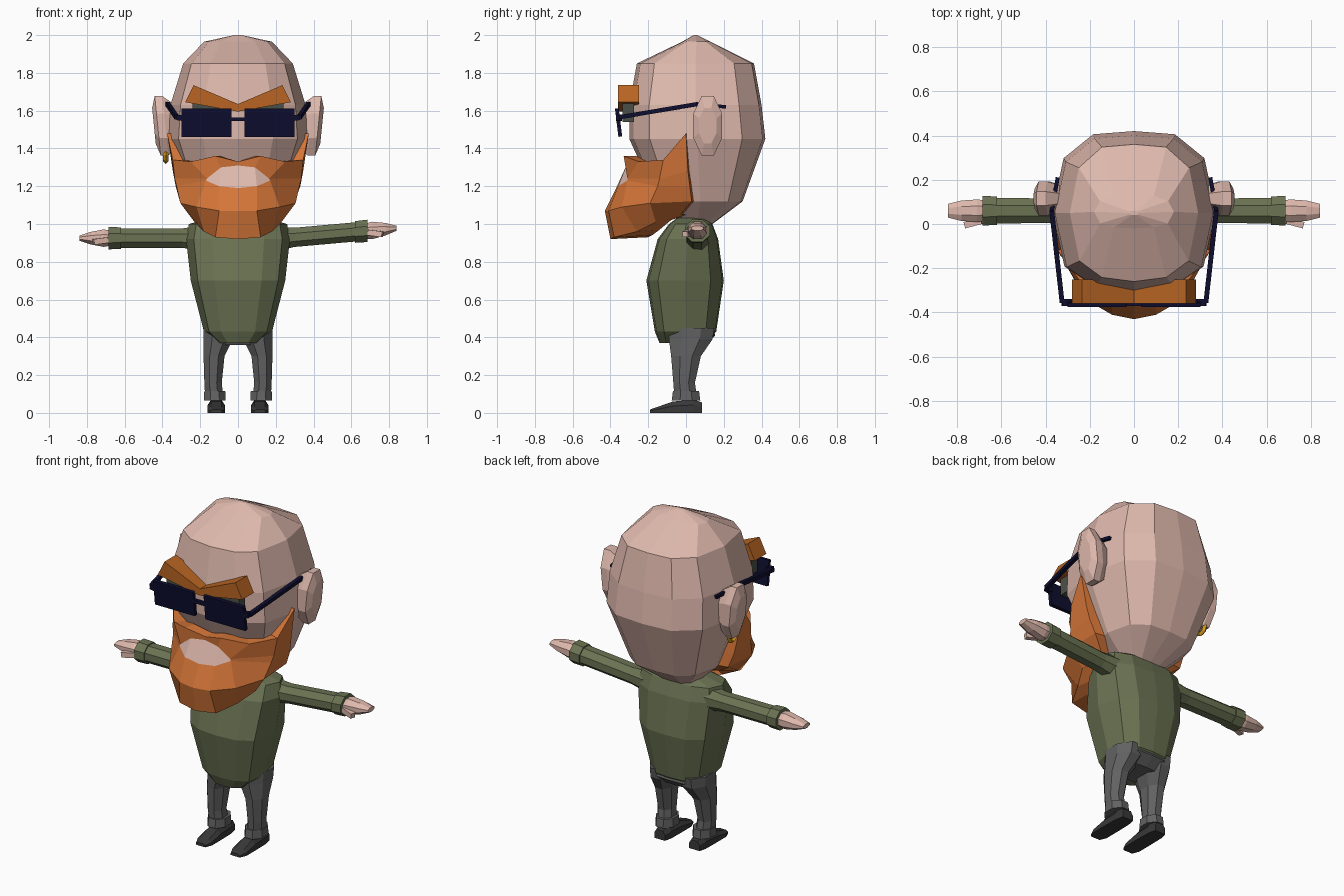
import bpy, bmesh
from math import cos, sin, pi
from mathutils import Vector, Matrix

default = bpy.data.objects.get("Cube")
if default:
    bpy.data.objects.remove(default, do_unlink=True)


def material(name, r, g, b):
    """Flat material from display (sRGB 0-255) values."""
    color = [((c / 255 + 0.055) / 1.055) ** 2.4 for c in (r, g, b)] + [1]
    mat = bpy.data.materials.new(name)
    mat.use_nodes = True
    mat.diffuse_color = color
    mat.node_tree.nodes["Principled BSDF"].inputs["Base Color"].default_value = color
    return mat


SKIN = material("skin", 222, 184, 172)
BEARD = material("ginger_beard", 214, 118, 56)
BROW = material("dark_ginger", 184, 100, 34)
SHIRT = material("olive_cloth", 106, 114, 82)
PANTS = material("grey_cloth", 98, 98, 98)
SHOE = material("dark_leather", 56, 56, 56)
NAVY = material("navy_plastic", 14, 14, 48)
GOLD = material("gold", 218, 155, 25)
EYE = material("eye_shadow", 75, 80, 72)


def finish(name, bm, *mats):
    bmesh.ops.recalc_face_normals(bm, faces=bm.faces)
    mesh = bpy.data.meshes.new(name)
    bm.to_mesh(mesh)
    bm.free()
    for mat in mats:
        mesh.materials.append(mat)
    obj = bpy.data.objects.new(name, mesh)
    bpy.context.collection.objects.link(obj)
    return obj


def loft(name, rings, mat, closed=True):
    """Skin a list of point rings; closed rings also get end caps."""
    bm = bmesh.new()
    loops = [[bm.verts.new(p) for p in ring] for ring in rings]
    n = len(loops[0])
    for a, b in zip(loops, loops[1:]):
        for i in range(n if closed else n - 1):
            j = (i + 1) % n
            bm.faces.new((a[i], a[j], b[j], b[i]))
    if closed:
        bm.faces.new(loops[0])
        bm.faces.new(loops[-1])
    return finish(name, bm, mat)


def box(name, center, size, mat, turn=Matrix()):
    bm = bmesh.new()
    place = Matrix.Translation(center) @ turn @ Matrix.Diagonal((*size, 1))
    bmesh.ops.create_cube(bm, size=1, matrix=place)
    return finish(name, bm, mat)


def bar(name, start, end, thick, mat):
    a, b = Vector(start), Vector(end)
    turn = (b - a).to_track_quat("Z", "Y").to_matrix().to_4x4()
    return box(name, (a + b) / 2, (thick, thick, (b - a).length), mat, turn)


def oval(n, rx, ry):
    return [(rx * cos((i + .5) * 2 * pi / n), ry * sin((i + .5) * 2 * pi / n)) for i in range(n)]


# Rounded twelve-sided outline shared by head and torso
HALF = [(0, -1), (.5, -.94), (.85, -.7), (1, 0), (.86, .66), (.5, .96), (0, 1)]
OUTLINE = HALF + [(-x, y) for x, y in HALF[-2:0:-1]]


def body_ring(z, width, front, back):
    mid, depth = (front + back) / 2, (back - front) / 2
    return [(x * width, mid + y * depth, z) for x, y in OUTLINE]


head_rings = [(1.0, .12, -.02, .14), (1.12, .25, -.15, .3), (1.45, .37, -.3, .42),
              (1.63, .358, -.3, .4), (1.85, .29, -.26, .36), (1.965, .18, -.02, .13),
              (2.0, .02, .04, .06)]
loft("head", [body_ring(*r) for r in head_rings], SKIN)

torso_rings = [(.37, .11, -.14, .1), (.43, .18, -.165, .16), (.7, .25, -.21, .2),
               (.92, .275, -.15, .17), (1.0, .26, -.09, .14), (1.045, .1, -.03, .1)]
loft("torso", [body_ring(*r) for r in torso_rings], SHIRT)

hip_rings = [(.36, .12, -.07, .1), (.41, .175, -.1, .155), (.5, .16, -.1, .13)]
loft("hips", [body_ring(*r) for r in hip_rings], PANTS)

# Beard: rows from the moustache down under the chin, half width, then mirrored
beard_rows = [
    [(0, -.31, 1.33), (.12, -.33, 1.36), (.25, -.25, 1.33), (.345, -.12, 1.34), (.375, 0, 1.48)],
    [(0, -.31, 1.31), (.09, -.32, 1.3), (.165, -.31, 1.24), (.335, -.14, 1.24), (.345, .01, 1.28)],
    [(0, -.37, 1.19), (.1, -.36, 1.2), (.17, -.31, 1.23), (.325, -.15, 1.2), (.33, .02, 1.2)],
    [(0, -.43, 1.07), (.1, -.41, 1.07), (.22, -.34, 1.09), (.305, -.19, 1.11), (.3, .03, 1.12)],
    [(0, -.4, .92), (.12, -.38, .93), (.18, -.26, .96), (.23, -.16, 1.01), (.2, -.03, 1.05)],
    [(0, -.2, .93), (.1, -.18, .94), (.14, -.14, .97), (.16, -.08, 1.02), (.16, 0, 1.05)]]
beard_rows.insert(0, [(x * .8, y * .8, z) for x, y, z in beard_rows[0]])
for row in beard_rows:
    x, y, z = row[-1]
    row.append((x * .8, y + .01, z))
    row[:0] = [(-x, y, z) for x, y, z in row[:0:-1]]
beard = loft("beard", beard_rows, BEARD, closed=False)
beard.data.materials.append(SKIN)
for face in beard.data.polygons:
    # Mouth opening shows skin
    if abs(face.center.x) < .15 and 1.2 < face.center.z < 1.3 and face.center.y < -.28:
        face.material_index = 1

# Single V-shaped brow
brow = [(0, 1.595), (.28, 1.645), (.235, 1.735), (0, 1.635), (-.235, 1.735), (-.28, 1.645)]
bm = bmesh.new()
front, back = [[bm.verts.new((x, y, z)) for x, z in brow] for y in (-.36, -.25)]
for side in (front, back):
    bm.faces.new(side[:4])
    bm.faces.new([side[0]] + side[3:])
for i in range(6):
    j = (i + 1) % 6
    bm.faces.new((front[i], front[j], back[j], back[i]))
finish("brow", bm, BROW)

# Glasses bridge
bar("glasses_bridge", (-.05, -.36, 1.555), (.05, -.36, 1.555), .02, NAVY)

# Paired parts
for s, side in ((1, "left"), (-1, "right")):
    # Eye and sunglasses
    box(side + "_eye", (s * .16, -.305, 1.59), (.16, .06, .1), EYE)
    box(side + "_lens", (s * .167, -.357, 1.537), (.265, .02, .15), NAVY,
        Matrix.Rotation(.12, 4, "X"))
    hinge, corner = (s * .29, -.355, 1.56), (s * .325, -.355, 1.565)
    bend, tip = (s * .372, .06, 1.635), (s * .345, .21, 1.62)
    bar(side + "_hinge", hinge, corner, .03, NAVY)
    bar(side + "_temple", corner, bend, .022, NAVY)
    bar(side + "_temple_tip", bend, tip, .018, NAVY)

    # Ear: leaning oval slab, thinner at the outer rim
    ear = []
    for x, scale in ((.32, .7), (.385, 1), (.425, 1), (.445, .6)):
        ear.append([(s * (x + .1 * v * scale), .115 + u * scale, 1.52 + v * scale)
                    for u, v in oval(8, .083, .17)])
    loft(side + "_ear", ear, SKIN)

    # Arm: the two arms rise by slightly different amounts
    lift = .04 if s > 0 else .0

    def arm(name, sections, mat, s=s, lift=lift):
        rings = []
        for x, ry, rz in sections:
            z = .925 + lift * (x - .25) / .45
            rings.append([(s * x, .06 + u, z + v) for u, v in oval(8, ry, rz)])
        loft(name, rings, mat)

    arm(side + "_sleeve", [(.2, .07, .07), (.3, .06, .055), (.63, .062, .055)], SHIRT)
    arm(side + "_cuff", [(.62, .07, .062), (.685, .072, .064)], SHIRT)
    arm(side + "_hand", [(.66, .05, .04), (.71, .055, .05), (.78, .05, .036), (.84, .034, .014)], SKIN)
    bar(side + "_thumb", (s * .69, .015, .915 + lift), (s * .765, -.005, .905 + lift), .03, SKIN)

    # Leg, trouser cuff and shoe
    def leg(name, sections, mat, s=s):
        loft(name, [[(s * (cx + u), cy + v, z) for u, v in oval(8, rx, ry)]
                    for z, cx, cy, rx, ry in sections], mat)

    leg(side + "_leg", [(.45, .1, .03, .09, .13), (.39, .105, .025, .083, .125),
                        (.3, .127, .0, .06, .085), (.16, .132, -.01, .05, .062),
                        (.07, .125, 0, .052, .065)], PANTS)
    leg(side + "_trouser_cuff", [(.115, .123, 0, .06, .075), (.065, .123, 0, .063, .082)], PANTS)
    shoe = []
    for y, w, top in ((.085, .035, .055), (.04, .045, .07), (-.07, .047, .06),
                      (-.15, .047, .032), (-.19, .03, .018)):
        shoe.append([(s * .115 + x, y, z) for x, z in
                     ((-w, 0), (w, 0), (w, top * .6), (w * .6, top), (-w * .6, top), (-w, top * .6))])
    loft(side + "_shoe", shoe, SHOE)

# Earring hoop on one ear only
bpy.ops.mesh.primitive_torus_add(location=(-.382, .11, 1.365), rotation=(0, pi / 2, 0),
                                 major_radius=.033, minor_radius=.014,
                                 major_segments=8, minor_segments=4)
earring = bpy.context.object
earring.name = "earring"
earring.data.materials.append(GOLD)
